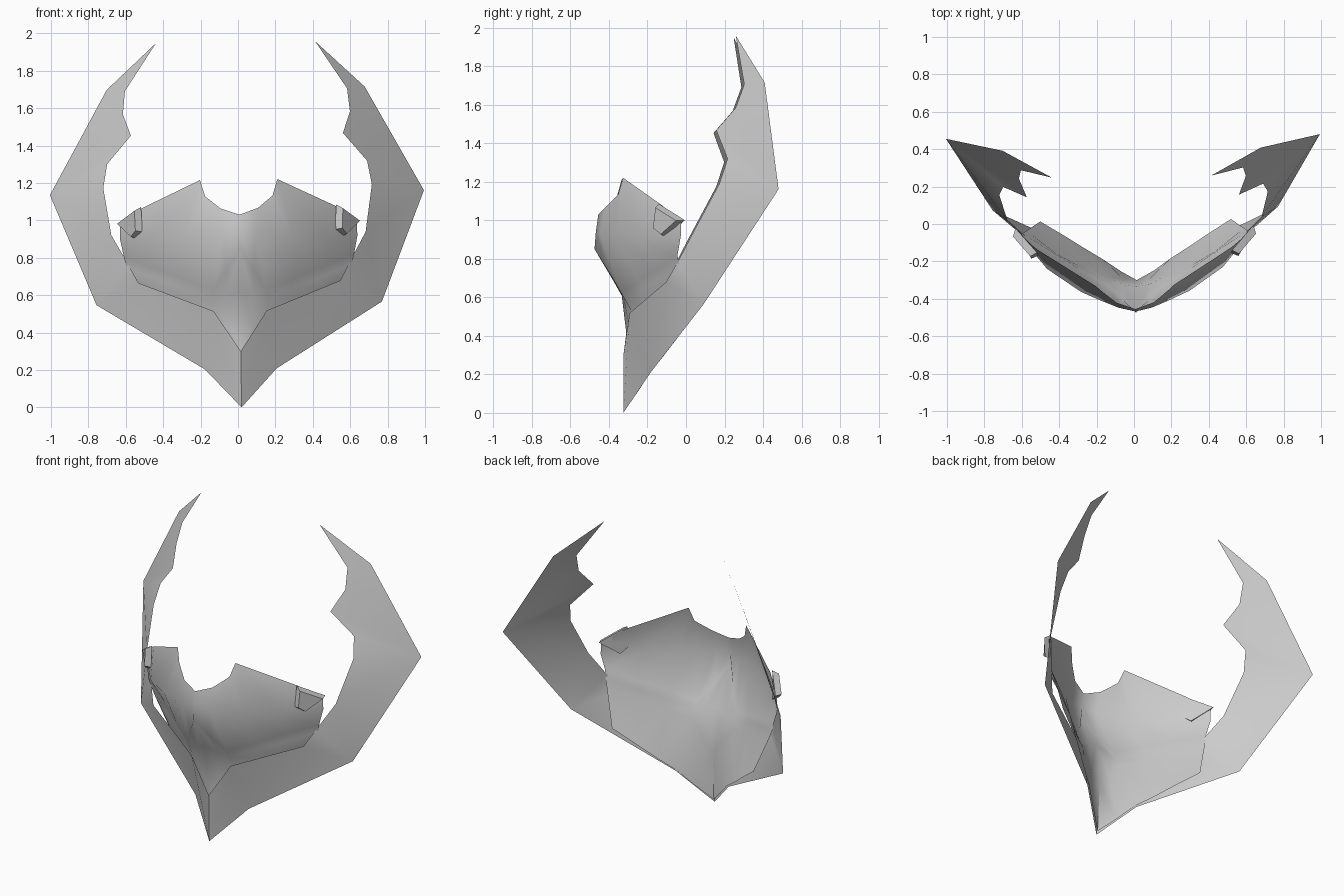
import bpy, math
from mathutils import Matrix, Vector

if "Cube" in bpy.data.objects:
    bpy.data.objects.remove(bpy.data.objects["Cube"])

# The whole piece sits with a very slight roll and yaw
PIVOT = Vector((0, 0, 1.15))
TILT = (Matrix.Translation(PIVOT) @ Matrix.Rotation(0.0125, 4, 'Z')
        @ Matrix.Rotation(-0.013, 4, 'Y') @ Matrix.Translation(-PIVOT))


def half_part(name, verts, faces, angle):
    """Right half of a part, mirrored to the left, smooth by angle."""
    me = bpy.data.meshes.new(name)
    me.from_pydata(verts, [], faces)
    me.update()
    ob = bpy.data.objects.new(name, me)
    bpy.context.collection.objects.link(ob)
    m = ob.modifiers.new("mirror", 'MIRROR')
    m.use_clip = True
    m.merge_threshold = 0.002
    bpy.ops.object.select_all(action='DESELECT')
    bpy.context.view_layer.objects.active = ob
    ob.select_set(True)
    bpy.ops.object.modifier_apply(modifier="mirror")
    bpy.ops.object.shade_smooth_by_angle(angle=math.radians(angle))
    ob.matrix_world = TILT
    return ob


# Horned collar: outer edge from chin to horn tip, inner edge from chin to horn
outer = [(0, -.325, 0), (.192, -.187, .206), (.763, .083, .556),
         (1.0, .468, 1.148), (.69, .40, 1.706), (.425, .253, 1.953)]
inner = [(0, -.325, .30), (.142, -.295, .516), (.54, -.11, .672),
         (.595, -.05, .777), (.68, .03, .93), (.718, .165, 1.182),
         (.695, .207, 1.31), (.567, .15, 1.46), (.607, .25, 1.575),
         (.594, .295, 1.698)]
n = len(outer)
I = [n + k for k in range(len(inner))]
collar_faces = [(0, 1, I[1], I[0]), (1, 2, I[2], I[1]), (2, I[3], I[2]),
                (2, 3, I[4], I[3]), (3, I[5], I[4]), (3, I[6], I[5]),
                (3, I[7], I[6]), (3, 4, I[8], I[7]), (4, I[9], I[8]),
                (4, 5, I[9])]
half_part("horned_collar", outer + inner, collar_faces, 40)

# Mask: rows from the top rim down to the skirt edge, centre to side
rows = [
    # rim
    [(0, -.455, 1.03), (.10, -.42, 1.065), (.18, -.355, 1.13),
     (.207, -.33, 1.218), (.52, -.13, 1.07), (.632, -.035, .985)],
    # bulge
    [(0, -.468, .94), (.09, -.447, .93), (.18, -.41, .92),
     (.29, -.36, .91), (.47, -.235, .90), (.635, -.035, .91)],
    # crease with nose peak
    [(0, -.475, .85), (.07, -.405, .737), (.14, -.335, .625),
     (.28, -.25, .68), (.43, -.155, .74), (.615, -.052, .81)],
    # underside
    [(0, -.335, .62), (.07, -.325, .60), (.142, -.315, .58),
     (.28, -.235, .63), (.425, -.152, .685), (.602, -.042, .755)],
    # lip behind the collar opening
    [(0, -.30, .33), (.07, -.293, .43), (.145, -.284, .525),
     (.28, -.215, .57), (.42, -.15, .625), (.582, -.03, .69)],
    # skirt edge behind the collar
    [(0, -.315, .02), (.09, -.25, .11), (.18, -.187, .208),
     (.28, -.125, .285), (.38, -.06, .37), (.51, .02, .475)],
]
w = len(rows[0])
mask_faces = [(r * w + c, (r + 1) * w + c, (r + 1) * w + c + 1, r * w + c + 1)
              for r in range(len(rows) - 1) for c in range(w - 1)]
half_part("face_mask", [v for row in rows for v in row], mask_faces, 50)

# Side studs: kite-shaped plates tapering outwards
kite = [Vector(p) for p in ((.53, -.155, 1.078), (.525, -.17, .945),
                            (.555, -.12, .905), (.645, -.022, .992))]
normal = Vector((.74, -.67, 0)).normalized()
centre = sum(kite, Vector()) / 4
back = [p - normal * .012 for p in kite]
front = [centre + (p - centre) * .8 + normal * .028 for p in kite]
stud_faces = [(3, 2, 1, 0), (4, 5, 6, 7)]
stud_faces += [(k, (k + 1) % 4, (k + 1) % 4 + 4, k + 4) for k in range(4)]
half_part("side_stud", back + front, stud_faces, 50)
